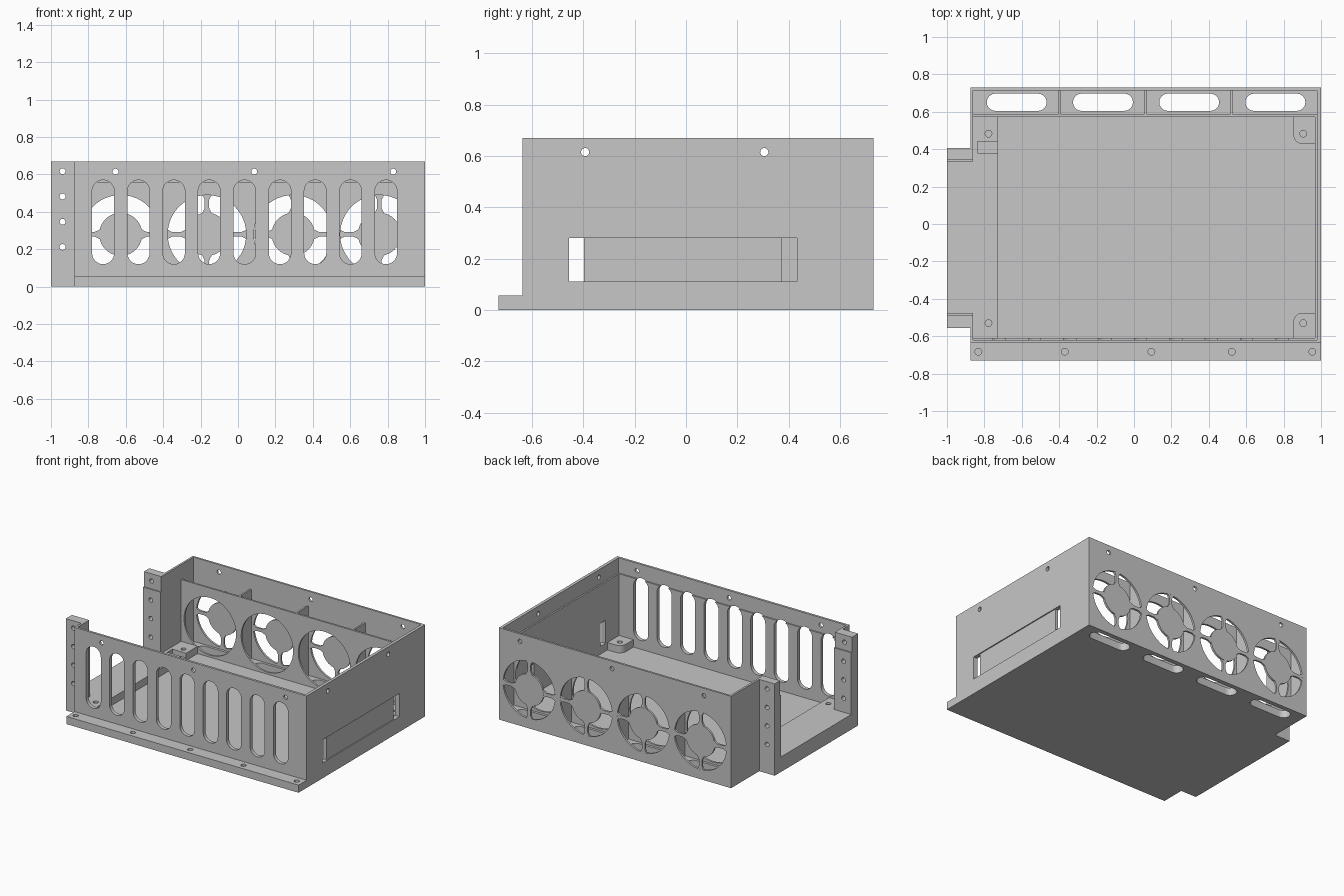
import bpy, bmesh, math

if "Cube" in bpy.data.objects:
    bpy.data.objects.remove(bpy.data.objects["Cube"], do_unlink=True)

GREY = (0.57, 0.57, 0.57, 1)
mat = bpy.data.materials.new("plain grey")
mat.use_nodes = True
mat.diffuse_color = GREY
mat.node_tree.nodes["Principled BSDF"].inputs["Base Color"].default_value = GREY
parts = []


def arc(cx, cy, r, a0, a1, n=16):
    return [(cx + r * math.cos(math.radians(a0 + (a1 - a0) * i / n)),
             cy + r * math.sin(math.radians(a0 + (a1 - a0) * i / n))) for i in range(n + 1)]


def circle(cx, cy, r, n=32):
    return arc(cx, cy, r, 0, 360, n)[:-1]


def rect(u0, u1, v0, v1):
    return [(u0, v0), (u1, v0), (u1, v1), (u0, v1)]


def stadium(u0, u1, v0, v1):
    """Slot outline with fully rounded ends along its longer side."""
    if u1 - u0 > v1 - v0:
        r, c = (v1 - v0) / 2, (v0 + v1) / 2
        return arc(u1 - r, c, r, -90, 90) + arc(u0 + r, c, r, 90, 270)
    r, c = (u1 - u0) / 2, (u0 + u1) / 2
    return arc(c, v1 - r, r, 0, 180) + arc(c, v0 + r, r, 180, 360)


def prism(pts, axis, lo, hi):
    """Outline extruded along an axis from lo to hi."""
    place = {"x": lambda u, v, w: (w, u, v),
             "y": lambda u, v, w: (u, w, v),
             "z": lambda u, v, w: (u, v, w)}[axis]
    return [place(u, v, lo) for u, v in pts], [place(u, v, hi) for u, v in pts]


def box(x0, x1, y0, y1, z0, z1):
    return prism(rect(x0, x1, y0, y1), "z", z0, z1)


def make(name, prisms, keep=True):
    bm = bmesh.new()
    for low, high in prisms:
        a = [bm.verts.new(p) for p in low]
        b = [bm.verts.new(p) for p in high]
        bm.faces.new(a)
        bm.faces.new(b)
        for i in range(len(a)):
            j = (i + 1) % len(a)
            bm.faces.new((a[i], a[j], b[j], b[i]))
    bmesh.ops.recalc_face_normals(bm, faces=bm.faces)
    me = bpy.data.meshes.new(name)
    bm.to_mesh(me)
    bm.free()
    me.materials.append(mat)
    ob = bpy.data.objects.new(name, me)
    bpy.context.collection.objects.link(ob)
    if keep:
        parts.append(ob)
    return ob


def combine(ob, prisms, operation):
    """Apply one boolean with a temporary helper object."""
    helper = make("helper", prisms, keep=False)
    helper.hide_render = True
    mod = ob.modifiers.new("bool", "BOOLEAN")
    mod.operation, mod.solver, mod.object = operation, "EXACT", helper
    deps = bpy.context.evaluated_depsgraph_get()
    me = bpy.data.meshes.new_from_object(ob.evaluated_get(deps))
    ob.modifiers.clear()
    ob.data = me
    bpy.data.objects.remove(helper, do_unlink=True)


TOP, LEDGE, FLOOR, STEP = 0.67, 0.56, 0.056, 0.11
LEFT, LEFT_IN = -0.875, -0.86
FANS = [-0.627 + 0.461 * i for i in range(4)]
FAN_Z, FAN_R, HUB_R = 0.28, 0.21, 0.115

# Casing: floor with front lip, walls stepped in below the lid ledge, flanges
outline = [(LEFT, -0.73), (1, -0.73), (1, 0.73), (LEFT, 0.73),
           (LEFT, 0.405), (-1, 0.405), (-1, -0.557), (LEFT, -0.557)]
casing = make("casing", [prism(outline, "z", 0, FLOOR)])
for wall in [(LEFT, 1, -0.637, -0.62, 0, TOP),        # front wall
             (LEFT, 1, -0.637, -0.61, 0, LEDGE),      # front wall, thick part
             (LEFT, 1, 0.715, 0.73, 0, TOP),          # back wall
             (0.978, 1, -0.637, 0.73, 0, TOP),        # side wall
             (0.967, 1, -0.637, 0.58, 0, LEDGE),      # side wall, thick part
             (LEFT, LEFT_IN, 0.35, 0.73, 0, TOP),     # rear return
             (LEFT, LEFT_IN, -0.637, -0.5, 0, TOP),   # front return
             (-1, LEFT_IN, 0.343, 0.405, 0, TOP),     # rear flange
             (-1, LEFT_IN, 0.333, 0.405, 0, LEDGE),
             (-1, LEFT_IN, -0.557, -0.487, 0, TOP),   # front flange
             (-1, LEFT_IN, -0.557, -0.477, 0, LEDGE)]:
    combine(casing, [box(*wall)], "UNION")

# Openings in the casing
cuts = [prism(stadium(-0.78 + 0.189 * i, -0.662 + 0.189 * i, 0.12, 0.57), "y", -0.66, -0.59)
        for i in range(9)]
cuts += [prism(circle(x, FAN_Z, FAN_R, 48), "y", 0.7, 0.75) for x in FANS]
cuts += [prism(stadium(x - 0.16, x + 0.16, 0.605, 0.697), "z", -0.05, 0.1) for x in FANS]
for y0, y1 in ((-0.66, -0.59), (0.7, 0.75)):
    cuts += [prism(circle(x, 0.615, 0.016, 16), "y", y0, y1) for x in (-0.655, 0.087, 0.83)]
cuts += [prism(circle(-0.938, 0.212 + 0.135 * i, 0.016, 16), "y", -0.6, 0.45) for i in range(4)]
cuts += [prism(circle(y, 0.615, 0.016, 16), "x", 0.95, 1.05) for y in (-0.393, 0.305)]
cuts += [prism(rect(-0.455, 0.432, 0.112, 0.28), "x", 0.95, 1.05)]
cuts += [prism(circle(x, -0.683, 0.018, 16), "z", 0.02, 0.1)
         for x in (-0.832, -0.37, 0.093, 0.523, 0.953)]
combine(casing, cuts, "DIFFERENCE")

# Fan guards: hub and four flared spokes in each round opening
half = [(HUB_R - 0.01, 0.03), (HUB_R + 0.008, 0.02), (HUB_R + 0.025, 0.012),
        (FAN_R - 0.025, 0.012), (FAN_R - 0.008, 0.02), (FAN_R + 0.005, 0.03)]
spoke = half + [(u, -v) for u, v in reversed(half)]
for n, x in enumerate(FANS):
    make(f"fan_hub_{n + 1}", [prism(circle(x, FAN_Z, HUB_R, 40), "y", 0.715, 0.73)])
    arms = []
    for k in range(4):
        c, s = round(math.cos(k * math.pi / 2)), round(math.sin(k * math.pi / 2))
        arms.append(prism([(x + c * u - s * v, FAN_Z + s * u + c * v) for u, v in spoke],
                          "y", 0.7155, 0.7295))
    make(f"fan_spokes_{n + 1}", arms)

# Inner fan partition and duct dividers, level with the lid ledge
partition = make("fan_partition", [box(LEFT_IN, 0.978, 0.573, 0.587, FLOOR, LEDGE)])
combine(partition, [prism(circle(x, FAN_Z, FAN_R, 48), "y", 0.55, 0.6) for x in FANS], "DIFFERENCE")
make("duct_dividers", [box(x - 0.006, x + 0.006, 0.587, 0.715, FLOOR, LEDGE)
                       for x in (-0.398, 0.061, 0.521)])

# Raised floor strip with a shallow cable notch and screw holes
strip_outline = [(LEFT_IN, -0.61), (-0.727, -0.61), (-0.727, 0.573), (LEFT_IN, 0.573),
                 (LEFT_IN, 0.333), (-1, 0.333), (-1, -0.477), (LEFT_IN, -0.477)]
strip = make("floor_strip", [prism(strip_outline, "z", FLOOR, STEP)])
combine(strip, [prism(circle(-0.778, y, 0.018, 16), "z", 0.07, 0.2) for y in (-0.53, 0.483)]
        + [box(-0.838, -0.7, 0.38, 0.44, 0.075, 0.2)], "DIFFERENCE")

# Rounded corner bosses
for name, wall_y, y, sign in (("front_boss", -0.61, -0.53, 1), ("rear_boss", 0.573, 0.483, -1)):
    edge = y + sign * 0.055
    rounded = arc(0.902, edge - sign * 0.05, 0.05, 90 * sign, 180 * sign, 10)
    boss = make(name, [prism([(0.967, wall_y), (0.967, edge)] + rounded + [(0.852, wall_y)],
                             "z", FLOOR, STEP)])
    combine(boss, [prism(circle(0.905, y, 0.018, 16), "z", 0.07, 0.2)], "DIFFERENCE")

# Plate bridging the side slot, set slightly back
make("side_plate", [box(0.967, 0.992, -0.397, 0.374, 0.112, 0.28)])

# Smooth round edges, keep corners sharp
bpy.ops.object.select_all(action="DESELECT")
for ob in parts:
    ob.select_set(True)
bpy.context.view_layer.objects.active = casing
bpy.ops.object.shade_smooth_by_angle(angle=math.radians(30))
